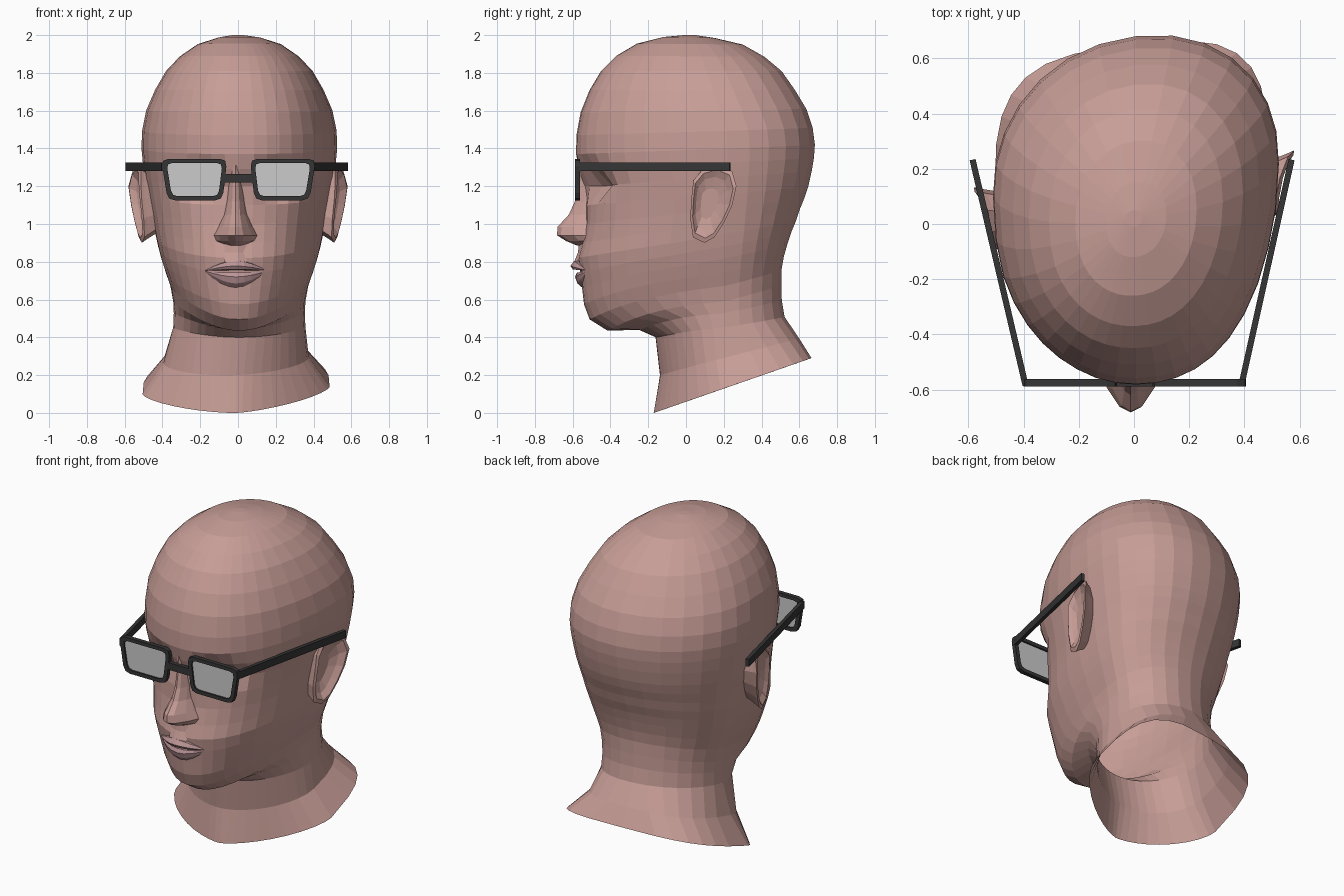
import bpy, bmesh, math
from mathutils import Vector

if "Cube" in bpy.data.objects:
    bpy.data.objects.remove(bpy.data.objects["Cube"])


def material(name, rgb):
    m = bpy.data.materials.new(name)
    m.diffuse_color = (*rgb, 1)
    m.use_nodes = True
    m.node_tree.nodes["Principled BSDF"].inputs["Base Color"].default_value = m.diffuse_color
    return m


SKIN = material("skin", (0.57, 0.335, 0.305))
LIP = material("lip", (0.50, 0.30, 0.31))
FRAME = material("dark_frame", (0.035, 0.035, 0.035))
GLASS = material("lens_grey", (0.55, 0.55, 0.55))


def loft(name, rows, mat, wrap=True, cap0=False, cap1=False, ring=False):
    """Skin a list of point rows; wrap closes each row, ring joins last row to first."""
    bm = bmesh.new()
    vs = [[bm.verts.new(p) for p in r] for r in rows]
    n = len(rows[0])
    for i in range(len(vs) if ring else len(vs) - 1):
        a, b = vs[i], vs[(i + 1) % len(vs)]
        for j in range(n if wrap else n - 1):
            k = (j + 1) % n
            bm.faces.new((a[j], a[k], b[k], b[j]))
    if cap0:
        bm.faces.new(vs[0][::-1])
    if cap1:
        bm.faces.new(vs[-1])
    bmesh.ops.recalc_face_normals(bm, faces=bm.faces)
    me = bpy.data.meshes.new(name)
    bm.to_mesh(me)
    bm.free()
    me.materials.append(mat)
    ob = bpy.data.objects.new(name, me)
    bpy.context.collection.objects.link(ob)
    return ob


def skew(x, y, z):
    """The head is turned slightly: right side further back."""
    dy = 0.115 * x * max(0, min(1, (y + 0.52) / 0.4))
    return (x, y + dy, z + (0.35 * dy if z < 0.4 else 0))


def power(v, e):
    return math.copysign(abs(v) ** e, v)


# Head and neck: tilted rings (front z, front y, back z, back y, half width)
RINGS = [
    (0.00, -.170, 0.285, .650, .495), (0.20, -.135, 0.39, .595, .385),
    (0.40, -.160, 0.51, .520, .350), (0.44, -.250, 0.60, .505, .347),
    (0.435, -.415, 0.68, .503, .350), (0.495, -.510, 0.76, .503, .365),
    (0.575, -.540, 0.83, .515, .390), (0.66, -.550, 0.90, .535, .413),
    (0.74, -.560, 0.96, .555, .430), (0.82, -.572, 1.02, .580, .444),
    (0.90, -.550, 1.08, .600, .456), (1.00, -.530, 1.14, .625, .470),
    (1.10, -.530, 1.20, .645, .485), (1.20, -.540, 1.28, .663, .500),
    (1.29, -.568, 1.35, .675, .511), (1.37, -.582, 1.42, .680, .518),
    (1.47, -.580, 1.51, .668, .515), (1.59, -.558, 1.61, .635, .493),
    (1.71, -.510, 1.71, .575, .446), (1.81, -.450, 1.81, .505, .388),
    (1.89, -.370, 1.885, .415, .315), (1.955, -.260, 1.95, .300, .220),
    (1.99, -.120, 1.985, .150, .110),
]
JAW = {2: .15, 3: .4, 4: .7, 5: .6, 6: .4, 7: .2, 8: .1}      # jaw rise toward the ears
PINCH = {0: 1.35, 1: 1.1, 2: 1, 3: 1, 4: 1, 5: 1, 6: .98, 7: .96}
N = 34
rows = []
for i, (zf, yf, zb, yb, w) in enumerate(RINGS):
    yc = 0.02 + 0.15 * min(1, (2 - zf) / 0.55)
    row = []
    for j in range(N):
        t = 2 * math.pi * j / N
        t -= 0.3 * math.sin(t)                       # denser on the face
        c = math.cos(t)
        front = c > 0
        e = PINCH.get(i, .93) if front else 2 / (2.12 + max(0, 1.2 - 0.6 * i))
        x = w * power(math.sin(t), e)
        y = yc - (yc - yf if front else yb - yc) * power(c, e)
        z = zf + (zb - zf) * (y - yf) / (yb - yf)
        z += 1.2 * JAW.get(i, 0) * x * x * max(0, c)
        if y < -0.15 and zf > 0.6:                   # eye sockets, cheekbones, brows
            ax = abs(x)
            y += 0.095 * math.exp(-((ax - .19) / .10) ** 2 - ((z - 1.22) / .075) ** 2)
            y -= 0.008 * math.exp(-((ax - .30) / .10) ** 2 - ((z - 1.05) / .10) ** 2)
        row.append(skew(x + (0.007 if i > 1 else -0.01), y, z))
    rows.append(row)
rows.append([(0.03 * math.sin(2 * math.pi * j / N), 0.02 - 0.03 * math.cos(2 * math.pi * j / N), 2.0)
             for j in range(N)])
loft("head_and_neck", rows, SKIN, cap1=True)

# Nose: rows of z, ridge y, half width
NOSE = [(1.31, -.570, .045), (1.23, -.568, .038), (1.12, -.588, .050), (1.05, -.620, .060),
        (.985, -.680, .085), (.94, -.683, .108), (.91, -.635, .102), (.885, -.575, .06)]
rows = []
for z, y, w in NOSE:
    base = -0.47
    prof = [(-1.2, 0), (-1, .35), (-.8, .58), (-.38, .9), (0, 1), (.38, .9), (.8, .58), (1, .35), (1.2, 0)]
    rows.append([(-0.012 + w * u, base + (y - base) * v, z) for u, v in prof])
loft("nose", rows, SKIN, wrap=False, cap1=True)

# Philtrum ridge between nose and lip
loft("philtrum", [[(-0.012 + u, y + abs(u) * 0.4, z) for u in (-.06, -.015, .015, .06)]
                  for z, y in ((.90, -.572), (.85, -.578), (.80, -.598))], SKIN, wrap=False)


# Lips: cross-section (y, z) tapered toward the mouth corners
def lip(name, section):
    rows = []
    for k in range(9):
        u = -1 + k / 4
        x = -0.01 + 0.165 * u
        s = max(0.04, 1 - abs(u) ** 1.8)
        rows.append([(x, -0.560 + (y + 0.560) * s + 1.8 * x * x, .752 + (z - .752) * s)
                     for y, z in section])
    loft(name, rows, LIP, cap0=True, cap1=True)


lip("upper_lip", [(-.54, .81), (-.592, .805), (-.612, .778), (-.60, .760), (-.55, .754)])
lip("lower_lip", [(-.55, .742), (-.578, .742), (-.588, .720), (-.575, .685), (-.54, .655)])

# Ears: outline (y, z), stepped through rim and hollow
EAR = [(-.03, 1.14), (-.02, 1.23), (.03, 1.29), (.11, 1.31), (.18, 1.28), (.20, 1.20),
       (.18, 1.10), (.14, 1.01), (.09, .93), (.04, .90), (-.02, .93), (-.035, 1.03)]
CY, CZ = 0.06, 1.11
for side, label in ((1, "right"), (-1, "left")):
    rows = []
    # scale about the centre, outward offset at the front, extra flare to the back
    for s, x0, flare in ((.72, .43, .05), (.93, .490, .24), (1, .508, .28),
                         (.88, .515, .26), (.70, .495, .20), (.40, .480, .14)):
        rows.append([])
        for y, z in EAR:
            yy, zz = CY + (y - CY) * s, CZ + (z - CZ) * s
            x = x0 + flare * (yy + .03) + 0.09 * (zz - CZ) - 0.5 * max(0, zz - 1.2) ** 1.2
            rows[-1].append(skew(side * x, yy, zz))
    loft(label + "_ear", rows, SKIN, cap0=True, cap1=True)


# Glasses
def rounded(corners, r):
    """Outline with each corner replaced by a short three-point curve."""
    out = []
    for i, c in enumerate(corners):
        c, a, b = Vector(c), Vector(corners[i - 1]), Vector(corners[(i + 1) % len(corners)])
        p, q = c + (a - c).normalized() * r, c + (b - c).normalized() * r
        out += [p, (p + q + 2 * c) / 4, q]
    return out


def beam(name, p, q, thick, height):
    """Rectangular bar between two points, upright section."""
    p, q = Vector(p), Vector(q)
    d = (q - p).normalized()
    n = Vector((-d.y, d.x, 0)) * thick / 2
    h = Vector((0, 0, height / 2))
    loft(name, [[c + n + h, c - n + h, c - n - h, c + n - h] for c in (p, q)], FRAME,
         cap0=True, cap1=True)


MID, YF, YB = 0.003, -.588, -.562
outer = rounded([(.06, 1.345), (.41, 1.345), (.375, 1.125), (.085, 1.125)], .04)
inner = rounded([(.085, 1.323), (.382, 1.323), (.353, 1.147), (.107, 1.147)], .03)
for side, label in ((1, "right"), (-1, "left")):
    def at(pts, y):
        return [(MID + side * p.x, y, p.y) for p in pts]
    loft(label + "_rim", [at(outer, YF), at(outer, YB), at(inner, YB), at(inner, YF)], FRAME, ring=True)
    loft(label + "_lens", [at(inner, -.578), at(inner, -.572)], GLASS, cap0=True, cap1=True)
    beam(label + "_temple", (MID - .005 + side * .391, -.585, 1.303),
         (-.007 + side * .578, .233, 1.303), .022, .046)
beam("bridge", (MID - .085, -.575, 1.243), (MID + .085, -.575, 1.243), .026, .044)
